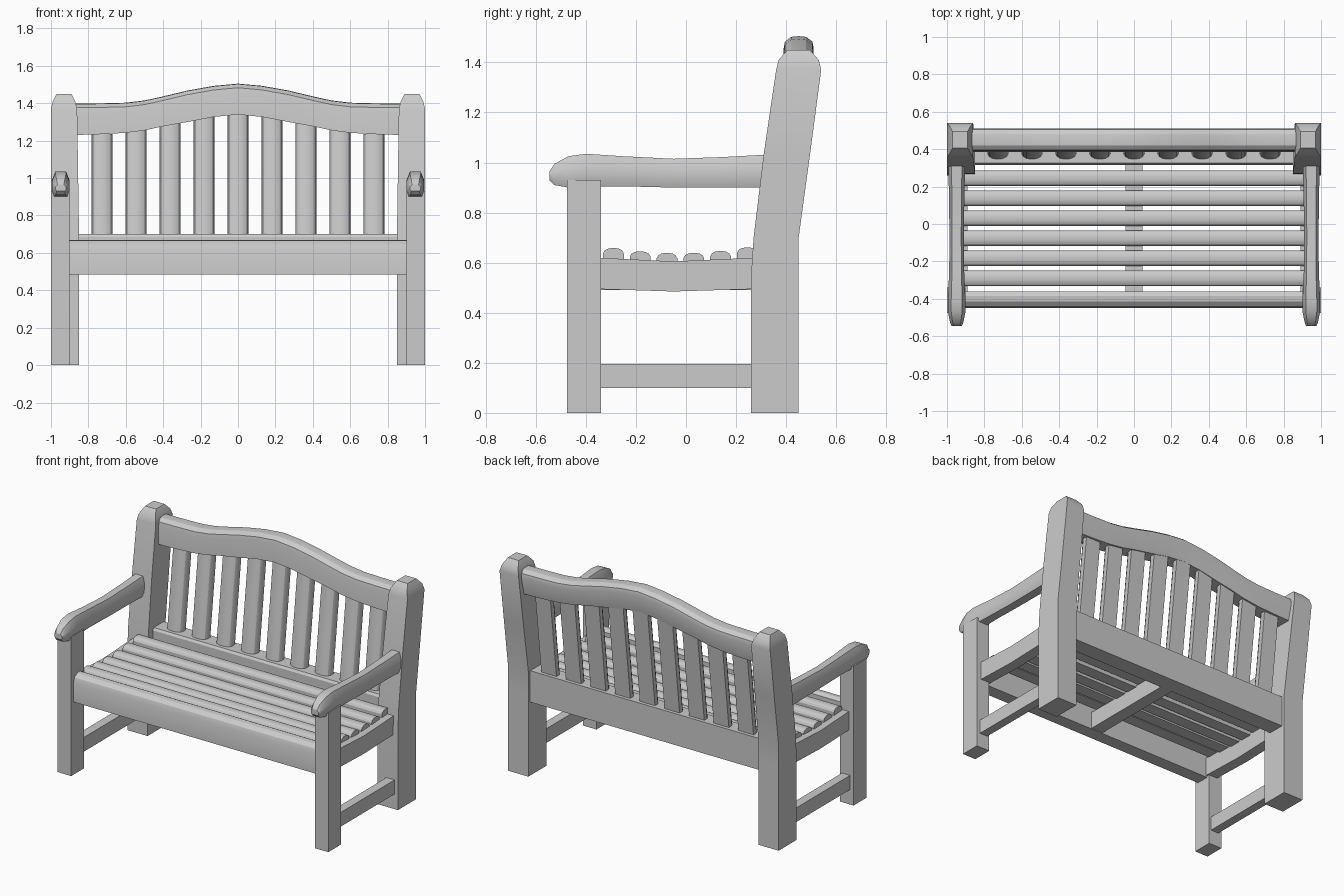
import bpy
import bmesh
from mathutils import Vector

cube = bpy.data.objects.get("Cube")
if cube:
    bpy.data.objects.remove(cube, do_unlink=True)

grey = bpy.data.materials.new("plain grey")
grey.use_nodes = True
colour = (0.6, 0.6, 0.6, 1)
grey.diffuse_color = colour
grey.node_tree.nodes["Principled BSDF"].inputs["Base Color"].default_value = colour


def loft(name, rings):
    """Skin a row of equal-length rings and cap both ends."""
    bm = bmesh.new()
    rows = [[bm.verts.new(p) for p in ring] for ring in rings]
    for a, b in zip(rows, rows[1:]):
        for i in range(len(a)):
            j = (i + 1) % len(a)
            bm.faces.new((a[i], a[j], b[j], b[i]))
    bm.faces.new(rows[0])
    bm.faces.new(rows[-1])
    bmesh.ops.recalc_face_normals(bm, faces=bm.faces)
    mesh = bpy.data.meshes.new(name)
    bm.to_mesh(mesh)
    bm.free()
    mesh.materials.append(grey)
    obj = bpy.data.objects.new(name, mesh)
    bpy.context.collection.objects.link(obj)
    bpy.ops.object.select_all(action="DESELECT")
    obj.select_set(True)
    bpy.context.view_layer.objects.active = obj
    bpy.ops.object.shade_smooth_by_angle(angle=0.5)
    return obj


def box(name, x0, x1, y0, y1, z0, z1):
    return loft(name, [[(x0, y0, z), (x1, y0, z), (x1, y1, z), (x0, y1, z)]
                       for z in (z0, z1)])


def along_x(name, profile, x0, x1):
    """Extrude a (y, z) profile sideways."""
    return loft(name, [[(x, y, z) for y, z in profile] for x in (x0, x1)])


def dome(w, h):
    """Half-round slat section, flat side at zero."""
    half = [(0.5, 0), (0.5, 0.5), (0.42, 0.78), (0.27, 0.94), (0.1, 1)]
    pts = half + [(-u, v) for u, v in reversed(half)]
    return [(u * w, v * h) for u, v in pts]


# Back posts: z, front y, back y, inner x, outer x
POST = [(0, 0.26, 0.45, 0.85, 1), (0.55, 0.26, 0.45, 0.85, 1),
        (0.7, 0.27, 0.45, 0.85, 1), (1.03, 0.31, 0.495, 0.855, 1),
        (1.37, 0.36, 0.54, 0.86, 1), (1.41, 0.37, 0.53, 0.87, 0.99),
        (1.45, 0.405, 0.495, 0.89, 0.97)]
# Armrests: y, bottom z, top z, half width
ARM = [(-0.545, 0.93, 0.965, 0.028), (-0.525, 0.91, 0.995, 0.036),
       (-0.47, 0.9, 1.025, 0.047), (-0.4, 0.905, 1.035, 0.047),
       (-0.25, 0.905, 1.025, 0.04), (-0.05, 0.9, 1.015, 0.039),
       (0.15, 0.9, 1.022, 0.041), (0.33, 0.9, 1.032, 0.046)]
SIDE_RAIL = [(-0.36, 0.495), (-0.05, 0.485), (0.28, 0.495),
             (0.28, 0.62), (-0.05, 0.605), (-0.36, 0.62)]

for side, s in (("right", -1), ("left", 1)):
    loft(side + "_back_post",
         [[(s * xi, f, z), (s * xo, f, z), (s * xo, b, z), (s * xi, b, z)]
          for z, f, b, xi, xo in POST])
    rings = []
    for y, z0, z1, w in ARM:
        h = z1 - z0
        half = [(w * 0.75, z0), (w, z0 + 0.25 * h),
                (w, z0 + 0.65 * h), (w * 0.62, z1)]
        section = half + [(-u, z) for u, z in reversed(half)]
        rings.append([(s * 0.948 + u, y, z) for u, z in section])
    loft(side + "_armrest", rings)
    box(side + "_front_leg", s * 0.9, s, -0.475, -0.34, 0, 0.93)
    box(side + "_stretcher", s * 0.915, s * 0.975, -0.36, 0.28, 0.1, 0.195)
    along_x(side + "_seat_rail", SIDE_RAIL, s * 0.89, s * 0.965)

# Seat frame
along_x("front_seat_rail",
        [(-0.45, 0.485), (-0.36, 0.485), (-0.36, 0.655), (-0.385, 0.668),
         (-0.415, 0.665), (-0.44, 0.645), (-0.45, 0.615)], -0.91, 0.91)
along_x("back_seat_rail",
        [(0.315, 0.49), (0.43, 0.49), (0.43, 0.7), (0.325, 0.7),
         (0.315, 0.685)], -0.87, 0.87)
box("centre_support", -0.045, 0.045, -0.37, 0.33, 0.49, 0.605)

# Seat slats follow a shallow dip
for i in range(6):
    y = -0.29 + 0.107 * i
    z = 0.595 + 0.3 * (y + 0.03) ** 2
    along_x(f"seat_slat_{i + 1}",
            [(y + u, z + v) for u, v in dome(0.083, 0.043)], -0.92, 0.92)

# Leaning back slats, rounded towards the front
for i in range(9):
    x = 0.182 * (i - 4)
    top = 1.38 - 0.2 * abs(x)
    rings = []
    for z in (0.68, top):
        y = 0.405 + 0.12 * (z - 0.68)
        rings.append([(x + u, y - v, z) for u, v in dome(0.112, 0.06)])
    loft(f"back_slat_{i + 1}", rings)

# Arched top rail: x, bottom z, top z
ARCH = [(0, 1.34, 1.505), (0.13, 1.327, 1.493), (0.27, 1.3, 1.468),
        (0.4, 1.277, 1.437), (0.5, 1.255, 1.415), (0.6, 1.242, 1.403),
        (0.72, 1.235, 1.4), (0.88, 1.23, 1.398)]
spine = [(-x, a, b) for x, a, b in reversed(ARCH[1:])] + ARCH
rings = []
for x, lo, hi in spine:
    section = [(0.385, lo), (0.485, lo), (0.51, hi - 0.05), (0.505, hi - 0.022),
               (0.48, hi - 0.003), (0.45, hi), (0.42, hi - 0.003),
               (0.395, hi - 0.022), (0.39, hi - 0.05)]
    rings.append([Vector((x, y, z)) for y, z in section])
loft("top_back_rail", rings)
